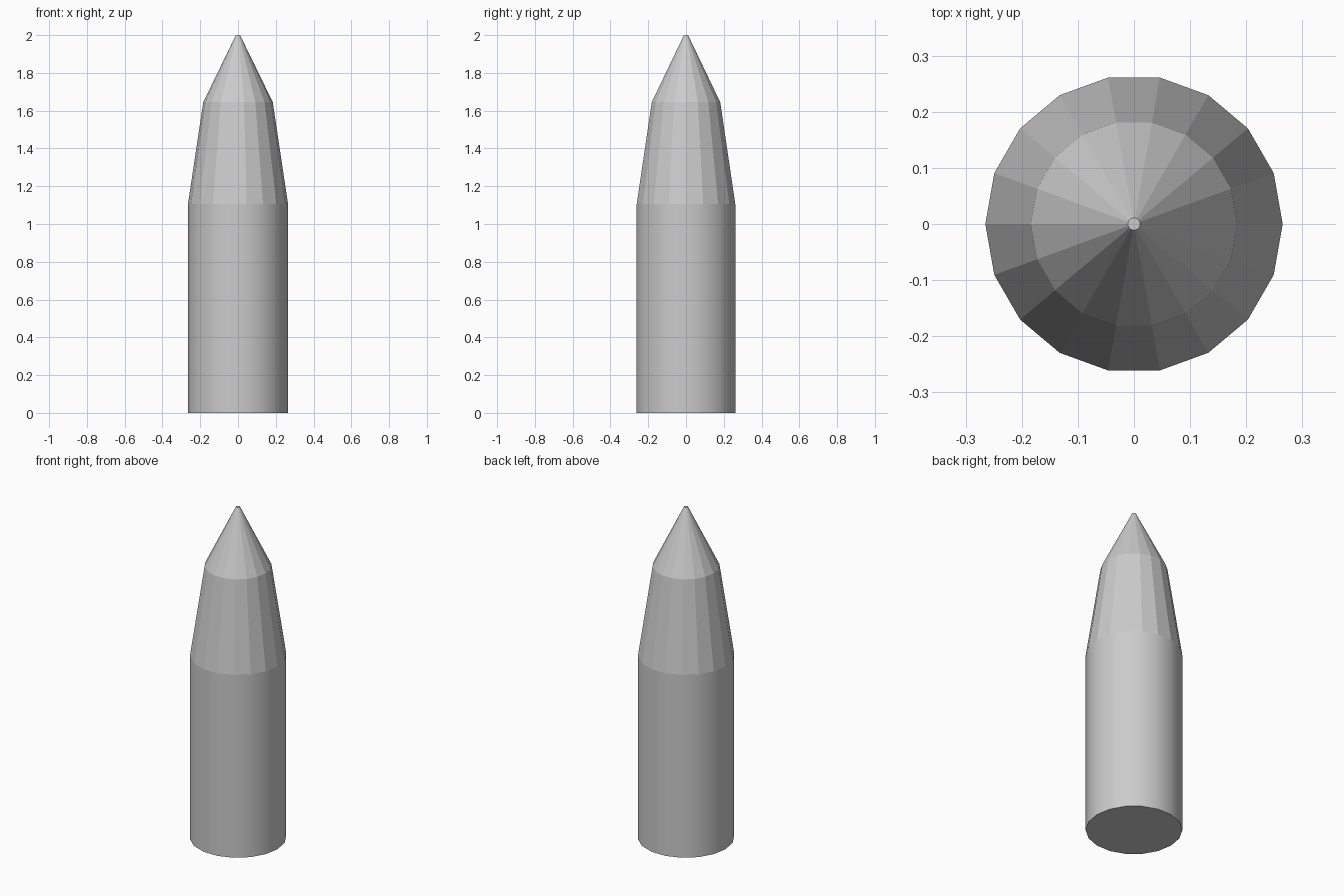
import bpy, bmesh
from math import cos, sin, tau

if "Cube" in bpy.data.objects:
    bpy.data.objects.remove(bpy.data.objects["Cube"])

SIDES = 18


def frustum(name, r0, z0, r1, z1, cap_bottom=False, cap_top=False, smooth=False):
    """Tapered 18-sided section, open where it meets its neighbour."""
    bm = bmesh.new()

    def ring(r, z):
        return [bm.verts.new((r * cos(tau * i / SIDES), r * sin(tau * i / SIDES), z))
                for i in range(SIDES)]

    low, high = ring(r0, z0), ring(r1, z1)
    for i in range(SIDES):
        j = (i + 1) % SIDES
        bm.faces.new((low[i], low[j], high[j], high[i])).smooth = smooth
    if cap_bottom:
        bm.faces.new(low[::-1])
    if cap_top:
        bm.faces.new(high)
    mesh = bpy.data.meshes.new(name)
    bm.to_mesh(mesh)
    bm.free()
    obj = bpy.data.objects.new(name, mesh)
    bpy.context.collection.objects.link(obj)
    return obj


# Smooth cylindrical body with a flat base
frustum("body", 0.265, 0.0, 0.265, 1.105, cap_bottom=True, smooth=True)
# Faceted tapering shoulder
frustum("shoulder", 0.265, 1.105, 0.184, 1.645)
# Faceted nose cone with a tiny flat tip
frustum("nose_cone", 0.184, 1.645, 0.011, 2.0, cap_top=True)
